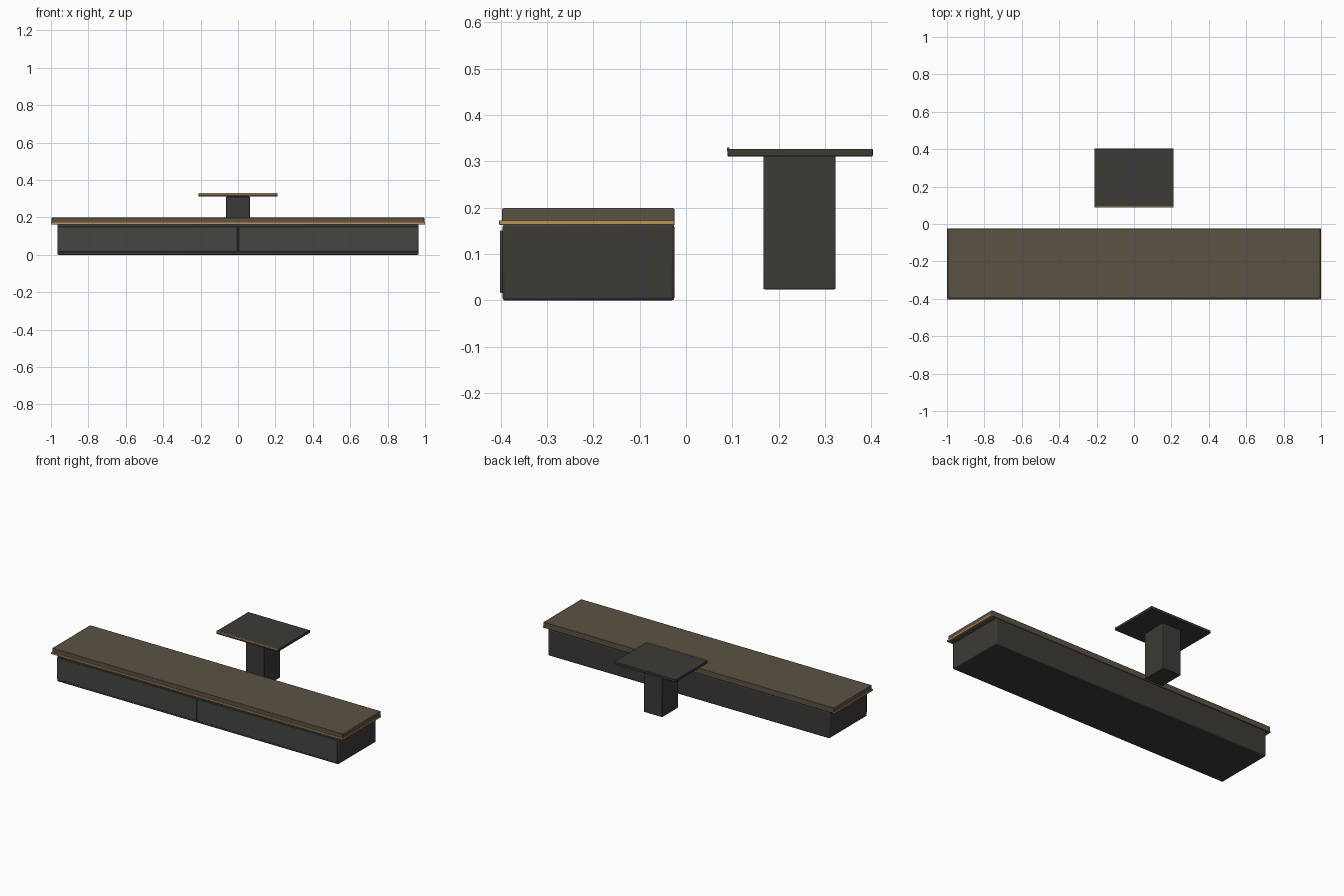
import bpy

if "Cube" in bpy.data.objects:
    bpy.data.objects.remove(bpy.data.objects["Cube"])


def material(name, rgb):
    m = bpy.data.materials.new(name)
    m.diffuse_color = (*rgb, 1)
    m.use_nodes = True
    m.node_tree.nodes["Principled BSDF"].inputs["Base Color"].default_value = m.diffuse_color
    return m


charcoal = material("charcoal", (0.045, 0.043, 0.038))
slate = material("slate", (0.058, 0.062, 0.055))
walnut = material("walnut", (0.105, 0.085, 0.058))
brass = material("brass", (0.50, 0.29, 0.10))


def box(name, x, y, z, mat, bevel=0.002):
    """Bevelled box given its (min, max) range on each axis."""
    ranges = (x, y, z)
    bpy.ops.mesh.primitive_cube_add(size=1, location=[(a + b) / 2 for a, b in ranges])
    ob = bpy.context.object
    ob.name = name
    ob.scale = [b - a for a, b in ranges]
    bpy.ops.object.transform_apply(location=False, rotation=False, scale=True)
    ob.data.materials.append(mat)
    mod = ob.modifiers.new("soft_edges", "BEVEL")
    mod.width = bevel
    mod.segments = 2
    bpy.ops.object.shade_smooth_by_angle()
    return ob


# Long low counter: body and overhanging top
box("counter_body", (-0.965, 0.965), (-0.396, -0.025), (0, 0.164), charcoal, 0.006)
box("counter_top", (-0.996, 0.996), (-0.397, -0.025), (0.163, 0.199), walnut, 0.003)

# Paired front panels and end trims
for side, s in (("left", -1), ("right", 1)):
    box("front_panel_" + side, sorted((s * 0.003, s * 0.96)), (-0.401, -0.394),
        (0.016, 0.151), slate)
    box("end_trim_" + side, sorted((s * 0.992, s * 1.0)), (-0.397, -0.025),
        (0.163, 0.173), brass, 0.001)

# Brass strip along the counter front
box("front_trim", (-1.0, 1.0), (-0.403, -0.395), (0.163, 0.173), brass, 0.001)

# Small pedestal table behind
box("pedestal", (-0.063, 0.063), (0.167, 0.323), (0.024, 0.312), charcoal, 0.003)
box("table_top", (-0.212, 0.212), (0.089, 0.403), (0.311, 0.327), charcoal)
box("table_trim", (-0.210, 0.210), (0.088, 0.094), (0.322, 0.330), brass, 0.001)
